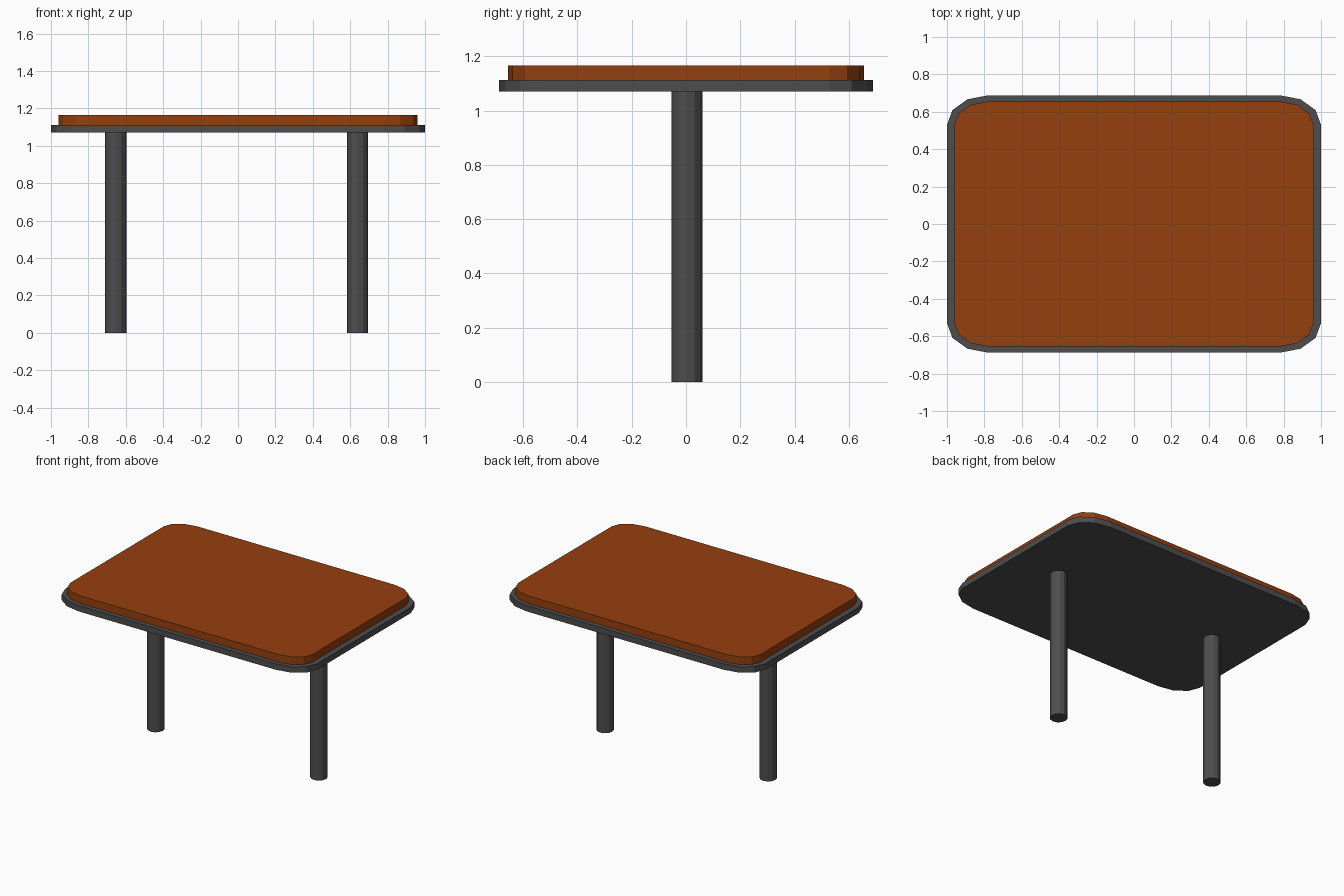
import bpy, bmesh
from math import sin, cos, pi

if "Cube" in bpy.data.objects:
    bpy.data.objects.remove(bpy.data.objects["Cube"])


def material(name, color):
    mat = bpy.data.materials.new(name)
    mat.diffuse_color = color
    mat.use_nodes = True
    mat.node_tree.nodes["Principled BSDF"].inputs["Base Color"].default_value = mat.diffuse_color
    return mat


def prism(name, outline, z0, z1, mat):
    """Extrude a counter-clockwise outline from z0 to z1 as a closed solid."""
    bm = bmesh.new()
    base = bm.faces.new([bm.verts.new((x, y, z0)) for x, y in outline])
    top = bmesh.ops.extrude_face_region(bm, geom=[base], use_keep_orig=True)
    verts = [g for g in top["geom"] if isinstance(g, bmesh.types.BMVert)]
    bmesh.ops.translate(bm, verts=verts, vec=(0, 0, z1 - z0))
    bmesh.ops.recalc_face_normals(bm, faces=bm.faces)
    mesh = bpy.data.meshes.new(name)
    bm.to_mesh(mesh)
    bm.free()
    mesh.materials.append(mat)
    obj = bpy.data.objects.new(name, mesh)
    bpy.context.collection.objects.link(obj)
    return obj


def rounded_rect(hx, hy, cx=0.78, cy=0.53, steps=3):
    """Rectangle with elliptical corners centred on (+-cx, +-cy)."""
    pts = []
    for q, (sx, sy) in enumerate([(1, 1), (-1, 1), (-1, -1), (1, -1)]):
        for i in range(steps + 1):
            a = (q + i / steps) * pi / 2
            pts.append((sx * cx + (hx - cx) * cos(a), sy * cy + (hy - cy) * sin(a)))
    return pts


def circle(x, y, r, sides=12):
    return [(x + r * cos(2 * pi * i / sides), y + r * sin(2 * pi * i / sides))
            for i in range(sides)]


metal = material("dark_metal", (0.075, 0.075, 0.075, 1))
wood = material("brown_wood", (0.30, 0.05, 0.004, 1))

# Table top: metal tray with a slightly smaller wooden board on it
prism("tray", rounded_rect(1.0, 0.688), 1.07, 1.112, metal)
prism("board", rounded_rect(0.96, 0.655), 1.112, 1.166, wood)

# Two round legs
for name, x in (("left_leg", -0.654), ("right_leg", 0.639)):
    prism(name, circle(x, 0.003, 0.057), 0, 1.07, metal)
